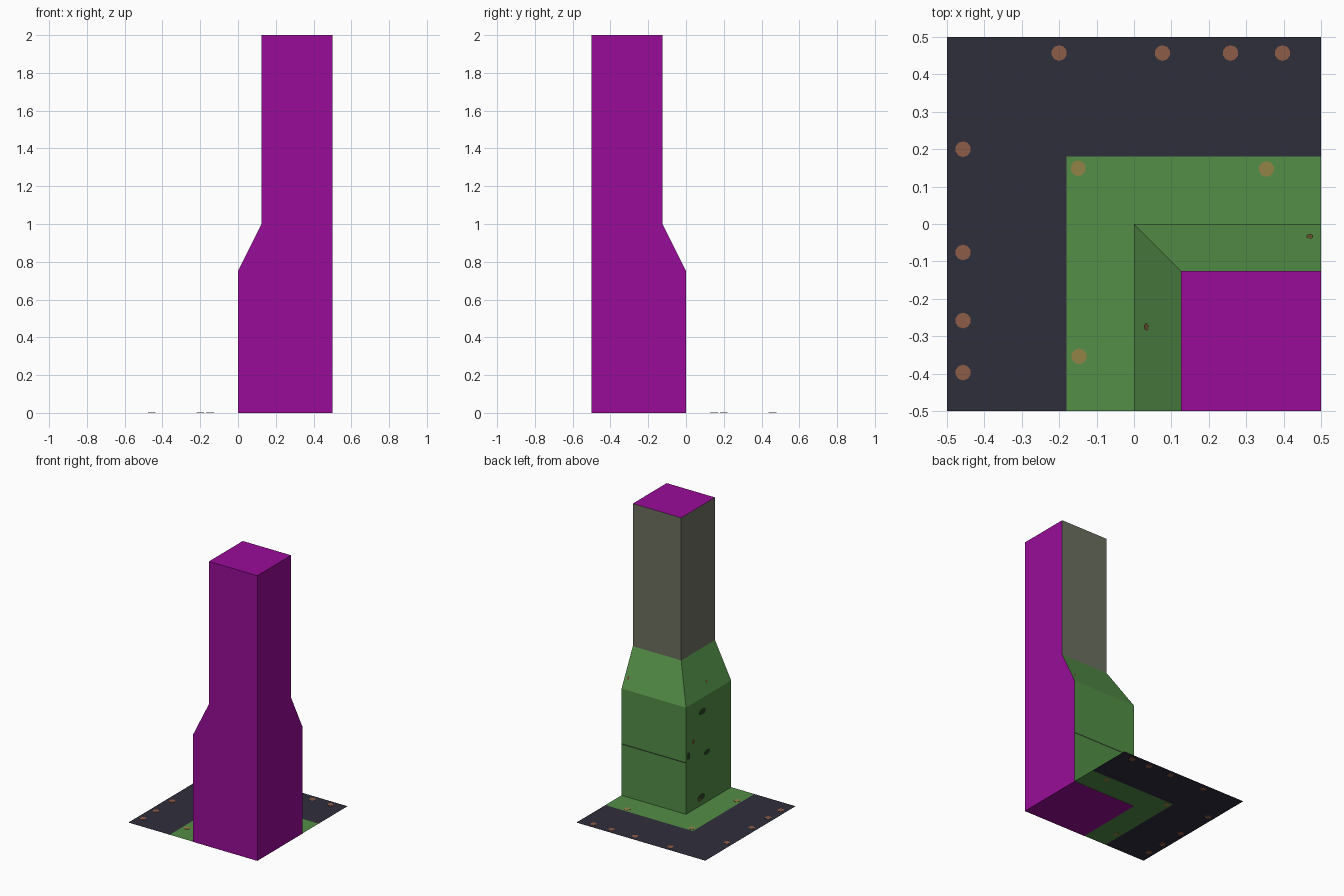
import bpy, bmesh, math
from mathutils import Vector, Matrix

if "Cube" in bpy.data.objects:
    bpy.data.objects.remove(bpy.data.objects["Cube"])


def mat(name, *srgb):
    lin = [(c / 255 / 12.92 if c < 10 else ((c / 255 + 0.055) / 1.055) ** 2.4) for c in srgb]
    m = bpy.data.materials.new(name)
    m.diffuse_color = (*lin, 1)
    m.use_nodes = True
    m.node_tree.nodes["Principled BSDF"].inputs["Base Color"].default_value = m.diffuse_color
    return m


MAGENTA = mat("magenta", 153, 12, 153)
GREEN = mat("green paint", 83, 142, 71)
GREY = mat("olive grey", 108, 112, 96)
NAVY = mat("dark navy", 47, 46, 60)
COPPER = mat("copper rivet", 140, 92, 72)
BRASS = mat("brass rivet", 146, 132, 70)
SEAM = mat("dark green seam", 42, 66, 38)
RUST = mat("rust", 104, 84, 48)


def finish(bm, name, *mats):
    me = bpy.data.meshes.new(name)
    bm.normal_update()
    bm.to_mesh(me)
    bm.free()
    for m in mats:
        me.materials.append(m)
    ob = bpy.data.objects.new(name, me)
    bpy.context.collection.objects.link(ob)
    return ob


# Corner column: square sections lofted upward, stepping back from the inner corner
bm = bmesh.new()
rings = []
for inset, z in ((0, 0), (0, 0.75), (0.125, 1), (0.125, 2)):
    rings.append([bm.verts.new((x, y, z)) for x, y in
                  ((inset, -0.5), (0.5, -0.5), (0.5, -inset), (inset, -inset))])
for low, high in zip(rings, rings[1:]):
    for i in range(4):
        j = (i + 1) % 4
        bm.faces.new((low[i], low[j], high[j], high[i]))
bm.faces.new(rings[0][::-1])
bm.faces.new(rings[-1])
bm.normal_update()
for f in bm.faces:
    n = f.normal
    hidden_side = n.x > 0.9 or n.y < -0.9 or abs(n.z) > 0.9
    f.material_index = 0 if hidden_side else (2 if f.calc_center_median().z > 1 else 1)
finish(bm, "corner_column", MAGENTA, GREEN, GREY)

FLOOR_Z = 0.0015


# Floor: two L-shaped bands around the column
def floor_band(name, inner, outer, m):
    bm = bmesh.new()
    pts = ((-outer, -0.5), (-inner, -0.5), (-inner, inner), (0.5, inner), (0.5, outer), (-outer, outer))
    a, b, c, d, e, g = [bm.verts.new((x, y, FLOOR_Z)) for x, y in pts]
    bm.faces.new((a, b, c, g))
    bm.faces.new((g, c, d, e))
    finish(bm, name, m)


floor_band("floor_inner_band", 0, 0.18, GREEN)
floor_band("floor_outer_band", 0.18, 0.5, NAVY)


# Floor rivets, mirrored across the diagonal
def rivets(name, spots, m):
    bm = bmesh.new()
    for x, y in spots:
        bmesh.ops.create_cone(bm, cap_ends=True, segments=10, radius1=0.021, radius2=0.021,
                              depth=0.003, matrix=Matrix.Translation((x, y, FLOOR_Z)))
    finish(bm, name, m)


outer = [(x, 0.457) for x in (-0.2, 0.076, 0.258, 0.397)]
rivets("outer_rivets", outer + [(-y, -x) for x, y in outer], COPPER)
rivets("inner_rivets", [(-0.149, 0.149), (0.354, 0.147), (-0.147, -0.354)], BRASS)


# Thin marks laid on the column sides
def mark(name, centre, normal, along, w, h, m, sides=7):
    n, u = Vector(normal).normalized(), Vector(along)
    v = n.cross(u)
    c = Vector(centre) + n * 0.002
    bm = bmesh.new()
    if sides == 4:
        ring = [(-1, -1), (1, -1), (1, 1), (-1, 1)]
    else:
        ring = [(math.cos(t), math.sin(t)) for t in (2 * math.pi * i / sides for i in range(sides))]
    bm.faces.new([bm.verts.new(c + u * (a * w / 2) + v * (b * h / 2)) for a, b in ring])
    finish(bm, name, m)


LEFT, BACK = (-1, 0, 0), (0, 1, 0)
mark("back_seam", (0.25, 0, 0.363), BACK, (-1, 0, 0), 0.5, 0.01, SEAM, 4)
for y, z, w, h, m in ((-0.18, 0.655, 0.08, 0.045, SEAM), (-0.08, 0.48, 0.035, 0.04, RUST),
                      (-0.23, 0.353, 0.07, 0.04, SEAM), (-0.165, 0.06, 0.09, 0.05, SEAM),
                      (-0.15, 0.045, 0.04, 0.03, RUST), (-0.025, 0.40, 0.04, 0.06, SEAM)):
    mark("left_chip", (0, y, z), LEFT, (0, -1, 0), w, h, m)
mark("left_slope_chip", (0.035, -0.275, 0.82), (-2, 0, 1), (0, -1, 0), 0.02, 0.03, RUST)
mark("back_slope_chip", (0.47, -0.035, 0.82), (0, 2, 1), (-1, 0, 0), 0.02, 0.03, RUST)
